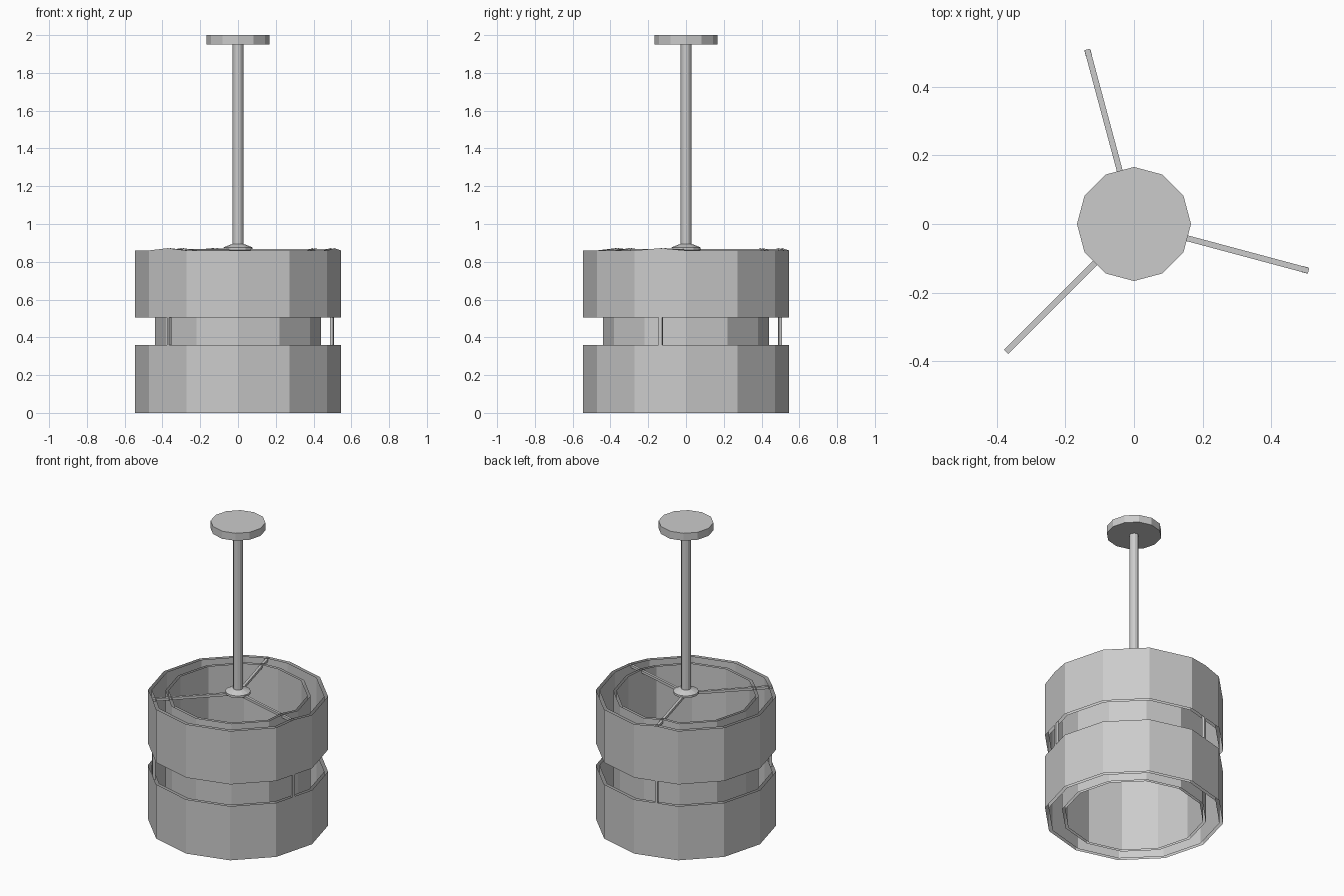
import bpy, bmesh
from math import cos, sin, pi, radians
from mathutils import Matrix

if "Cube" in bpy.data.objects:
    bpy.data.objects.remove(bpy.data.objects["Cube"])

SIDES = 12
ARM_ANGLES = [-15, 105, 225]


def finish(name, bm):
    mesh = bpy.data.meshes.new(name)
    bm.to_mesh(mesh)
    bm.free()
    ob = bpy.data.objects.new(name, mesh)
    bpy.context.collection.objects.link(ob)
    return ob


def turned(name, profile, sides=SIDES):
    """Lathe a list of (radius, z) points, closed with flat ends."""
    bm = bmesh.new()
    rings = [[bm.verts.new((r * cos(2 * pi * k / sides), r * sin(2 * pi * k / sides), z))
              for k in range(sides)] for r, z in profile]
    for lo, hi in zip(rings, rings[1:]):
        for k in range(sides):
            n = (k + 1) % sides
            bm.faces.new((lo[k], lo[n], hi[n], hi[k]))
    bm.faces.new(rings[0][::-1])
    bm.faces.new(rings[-1])
    return finish(name, bm)


def drum(name, radius, gap, z0, z1, peak=0.0):
    """Two open skins; the top edge rises slightly where it meets an arm."""
    bm = bmesh.new()
    for r, outward in ((radius, True), (radius - gap, False)):
        pts = [(r * cos(2 * pi * k / SIDES), r * sin(2 * pi * k / SIDES)) for k in range(SIDES)]
        low = [bm.verts.new((x, y, z0)) for x, y in pts]
        top = [bm.verts.new((x, y, z1)) for x, y in pts]
        for k in range(SIDES):
            n = (k + 1) % SIDES
            loop = [low[k], low[n], top[n], top[k]]
            if peak and (30 * k + 15) % 360 in [a % 360 for a in ARM_ANGLES]:
                mid = (top[k].co + top[n].co) / 2
                mid.z += peak
                loop.insert(3, bm.verts.new(mid))
            bm.faces.new(loop if outward else loop[::-1])
    return finish(name, bm)


def bar(name, angle, r0, r1, width, z0, z1):
    """Box lying along a radial direction."""
    bm = bmesh.new()
    bmesh.ops.create_cube(bm, size=1)
    bm.transform(Matrix.Rotation(radians(angle), 4, 'Z')
                 @ Matrix.Translation(((r0 + r1) / 2, 0, (z0 + z1) / 2))
                 @ Matrix.Diagonal((r1 - r0, width, z1 - z0, 1)))
    return finish(name, bm)


# Ceiling plate, pole and hub
turned("ceiling_plate", [(0.166, 1.95), (0.166, 2.0)])
turned("pole", [(0.029, 0.86), (0.029, 1.95)])
turned("hub", [(0.045, 0.852), (0.077, 0.862), (0.077, 0.876), (0.035, 0.893)])

# Shades: two outer bands around one tall inner drum
drum("lower_outer_shade", 0.545, 0.022, 0.0, 0.36)
drum("upper_outer_shade", 0.545, 0.022, 0.505, 0.86, 0.012)
drum("inner_shade", 0.44, 0.018, 0.0, 0.86, 0.012)

# Spokes from the hub and the posts joining the outer bands
for i, a in enumerate(ARM_ANGLES):
    bar(f"arm_{i + 1}", a, 0.03, 0.526, 0.017, 0.85, 0.867)
    bar(f"post_{i + 1}", a, 0.506, 0.524, 0.018, 0.33, 0.535)
